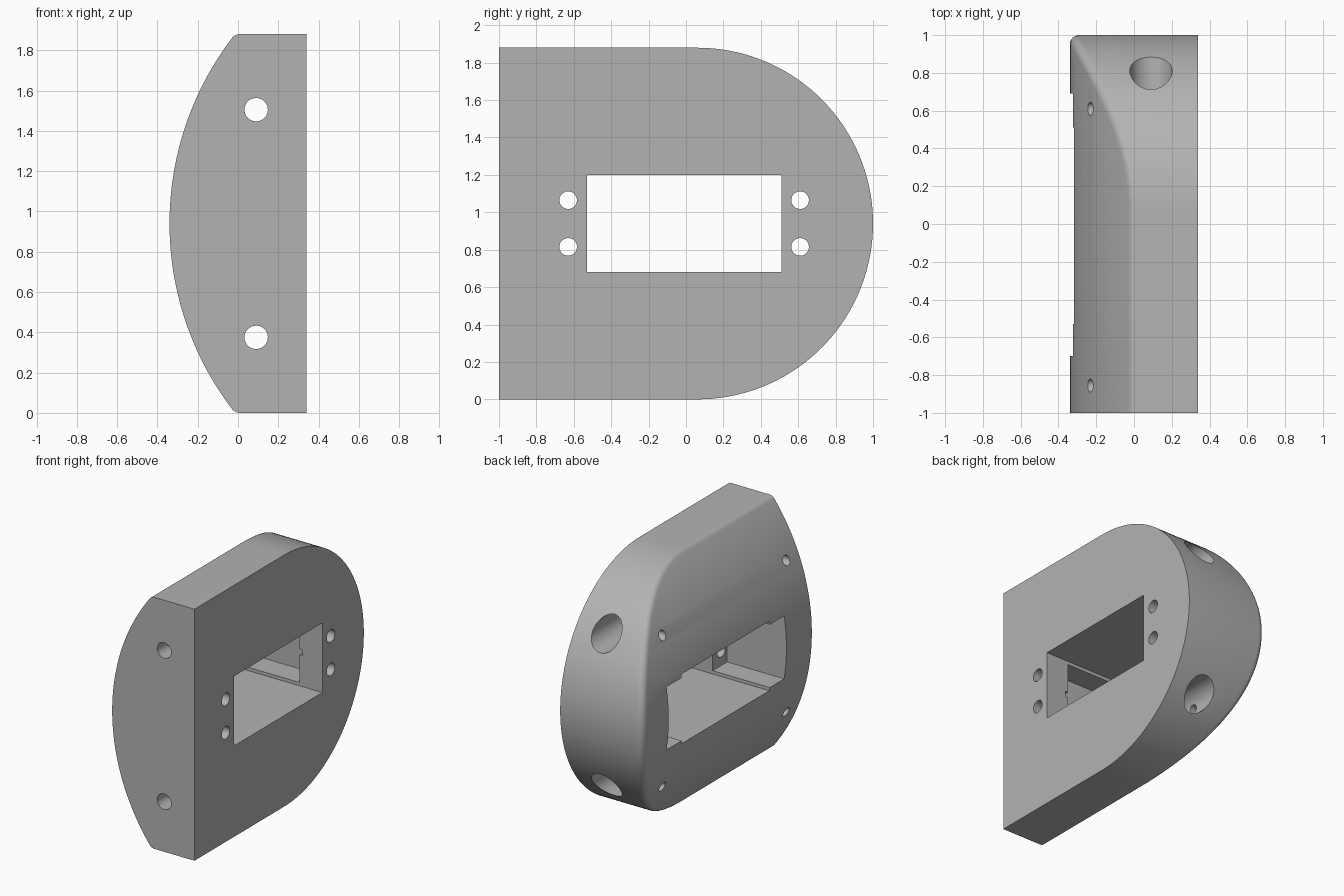
import bpy, bmesh
from math import sin, cos, pi, sqrt, atan2, radians
from mathutils import Matrix

if "Cube" in bpy.data.objects:
    bpy.data.objects.remove(bpy.data.objects["Cube"])

grey = bpy.data.materials.new("plain grey")
grey.use_nodes = True
grey.diffuse_color = (0.45, 0.45, 0.45, 1)
grey.node_tree.nodes["Principled BSDF"].inputs["Base Color"].default_value = (0.45, 0.45, 0.45, 1)

MID = 0.94          # half height, also the radius of the round end
ARC_Y = 0.06        # where the round end starts
FLAT_X, FRONT_Y = 0.34, -1.0
DOME_R = 1.52       # radius of the curved face
FILLET = 0.05
ARC_STEPS, FILLET_STEPS = 72, 6


def dome_x(h):
    """Position of the curved face at height h from the middle."""
    return -FLAT_X + DOME_R - sqrt(DOME_R ** 2 - h ** 2)


def section(angle):
    """Points from the flat face over the fillet to the curved face."""
    h = MID * sin(angle)
    slope = h / sqrt(DOME_R ** 2 - h ** 2) * sin(angle)
    centre = dome_x(h) + FILLET * (sqrt(1 + slope ** 2) - slope)
    points = [(FLAT_X, MID)]
    for k in range(FILLET_STEPS + 1):
        t = atan2(1, slope) * k / FILLET_STEPS
        points.append((centre - FILLET * sin(t), MID - FILLET + FILLET * cos(t)))
    return [(x, ARC_Y + r * cos(angle), MID + r * sin(angle)) for x, r in points]


def finish(bm, name):
    bmesh.ops.recalc_face_normals(bm, faces=bm.faces)
    mesh = bpy.data.meshes.new(name)
    bm.to_mesh(mesh)
    bm.free()
    mesh.materials.append(grey)
    obj = bpy.data.objects.new(name, mesh)
    bpy.context.collection.objects.link(obj)
    return obj


# Body: round-ended block with one domed, filleted face
bm = bmesh.new()
rings = [[bm.verts.new(p) for p in section(pi / 2 - pi * i / ARC_STEPS)]
         for i in range(ARC_STEPS + 1)]
top = [bm.verts.new((v.co.x, FRONT_Y, v.co.z)) for v in rings[0]]
bottom = [bm.verts.new((v.co.x, FRONT_Y, v.co.z)) for v in rings[-1]]
loop = [top] + rings + [bottom]
for a, b in zip(loop, loop[1:]):
    for k in range(FILLET_STEPS + 1):
        bm.faces.new((a[k], b[k], b[k + 1], a[k + 1]))
dome_front = [top[-1]] + [bm.verts.new((r[-1].co.x, FRONT_Y, r[-1].co.z))
                          for r in rings[1:-1]] + [bottom[-1]]
for i in range(ARC_STEPS):
    bm.faces.new((dome_front[i], rings[i][-1], rings[i + 1][-1], dome_front[i + 1]))
bm.faces.new(top[:-1] + dome_front + bottom[-2::-1])
bm.faces.new([s[0] for s in loop])
body = finish(bm, "housing_body")


def cut(bm):
    """Subtract a shape from the body."""
    cutter = finish(bm, "cutter")
    cutter.hide_render = True
    mod = body.modifiers.new("cut", "BOOLEAN")
    mod.operation, mod.solver, mod.object = "DIFFERENCE", "EXACT", cutter
    bpy.context.view_layer.objects.active = body
    bpy.ops.object.modifier_apply(modifier=mod.name)
    bpy.data.objects.remove(cutter)


def cut_box(x, y, z):
    bm = bmesh.new()
    bmesh.ops.create_cube(bm, size=1)
    for v in bm.verts:
        v.co = [r[0] if c < 0 else r[1] for c, r in zip(v.co, (x, y, z))]
    cut(bm)


def cut_hole(axis, start, end, radius, u, z):
    bm = bmesh.new()
    turn = Matrix.Rotation(pi / 2, 4, "Y" if axis == "x" else "X")
    middle = (start + end) / 2
    place = (middle, u, z) if axis == "x" else (u, middle, z)
    bmesh.ops.create_cone(bm, cap_ends=True, segments=40, radius1=radius, radius2=radius,
                          depth=abs(end - start), matrix=Matrix.Translation(place) @ turn)
    cut(bm)


# Through opening, wider recess behind it, and a small cable slot
cut_box((-0.5, 0.5), (-0.53, 0.51), (0.68, 1.2))
cut_box((-0.5, 0.15), (-0.70, 0.69), (0.705, 1.175))
cut_box((0.1, 0.175), (-0.69, 0.68), (0.91, 0.955))

# Mounting holes beside the opening
for y in (-0.63, 0.61):
    for z in (0.815, 1.065):
        cut_hole("x", 0.05, 0.5, 0.047, y, z)

# Long bolt holes with counterbores, and screw holes in the domed face
for z in (0.375, 1.505):
    cut_hole("y", -1.2, 1.2, 0.058, 0.09, z)
    cut_hole("y", 0.4, 1.2, 0.112, 0.09, z)
    for y in (-0.855, 0.61):
        cut_hole("x", -0.5, 0.09, 0.035, y, z)

body.select_set(True)
bpy.context.view_layer.objects.active = body
bpy.ops.object.shade_smooth_by_angle(angle=radians(30))
